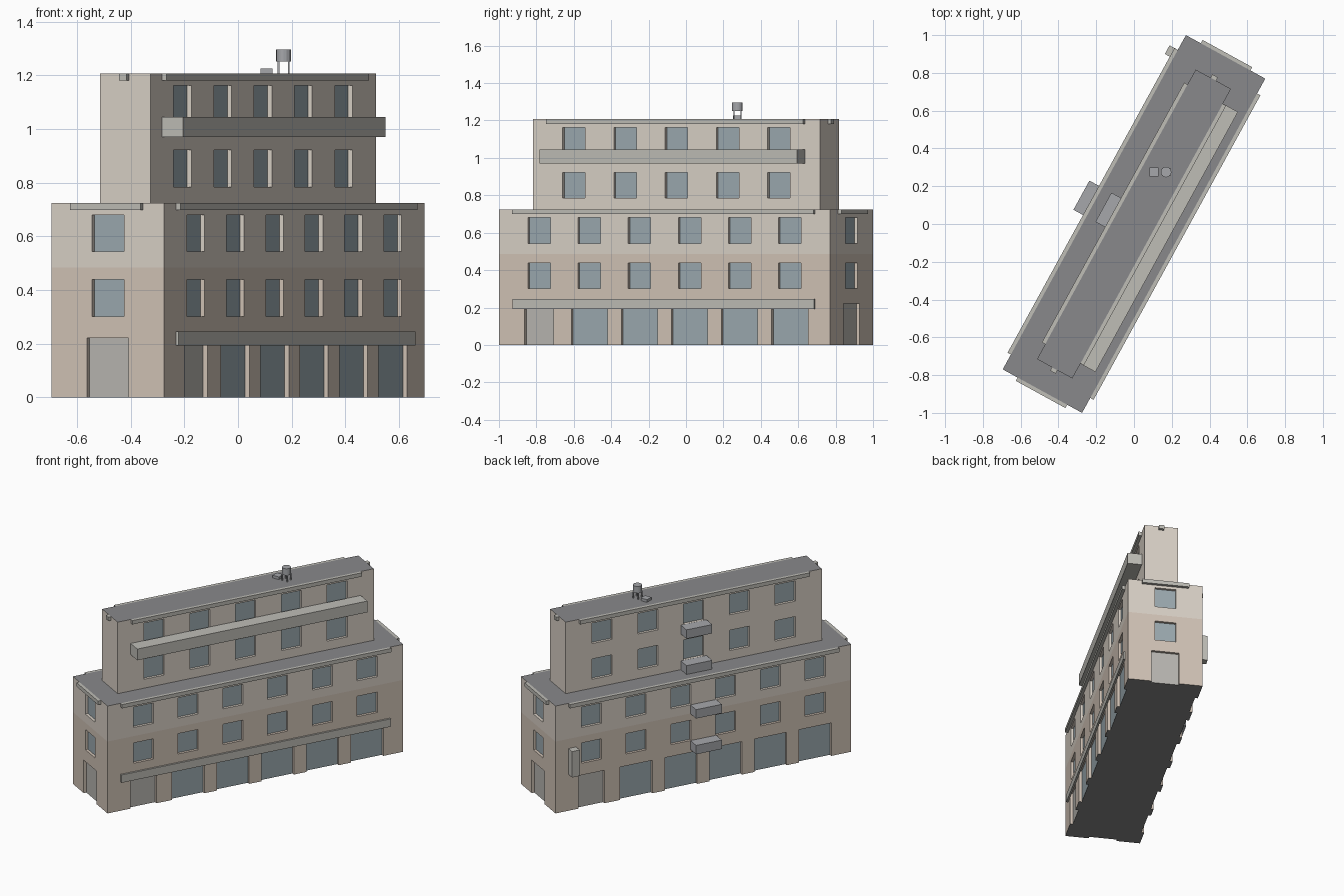
import bpy, bmesh, math
from mathutils import Matrix

if "Cube" in bpy.data.objects:
    bpy.data.objects.remove(bpy.data.objects["Cube"])

ANGLE = math.atan2(0.877, 0.4806)   # plan rotation; local x = long axis, local -y = right facade
RECESS = 0.018
FLOOR = 0.2415


def mat(name, rgb):
    m = bpy.data.materials.new(name)
    m.diffuse_color = (*rgb, 1)
    m.use_nodes = True
    m.node_tree.nodes["Principled BSDF"].inputs["Base Color"].default_value = m.diffuse_color
    return m


CREAM = mat("cream_wall", (0.70, 0.64, 0.57))
BROWN = mat("tan_wall", (0.64, 0.55, 0.47))
GLASS = mat("glass", (0.33, 0.40, 0.43))
DOOR = mat("door_grey", (0.48, 0.47, 0.44))
ROOF = mat("roof_grey", (0.25, 0.25, 0.26))
BASE = mat("underside", (0.25, 0.25, 0.25))
TRIM = mat("trim_grey", (0.52, 0.51, 0.47))
STEEL = mat("balcony_grey", (0.38, 0.39, 0.41))


def add_box(bm, x0, x1, y0, y1, z0, z1):
    m = Matrix.Translation(((x0 + x1) / 2, (y0 + y1) / 2, (z0 + z1) / 2))
    m = m @ Matrix.Diagonal((abs(x1 - x0), abs(y1 - y0), abs(z1 - z0), 1))
    bmesh.ops.create_cube(bm, size=1, matrix=m)


def make_object(name, bm, material=None, rotated=True):
    me = bpy.data.meshes.new(name)
    bm.to_mesh(me)
    bm.free()
    if material:
        me.materials.append(material)
    ob = bpy.data.objects.new(name, me)
    bpy.context.collection.objects.link(ob)
    if rotated:
        ob.rotation_euler.z = ANGLE
    return ob


def box(name, dims, material, rotated=True):
    bm = bmesh.new()
    add_box(bm, *dims)
    return make_object(name, bm, material, rotated)


def block(name, hl, hw, z0, z1, openings, wall_split):
    """Storey block with recessed openings: (side axis, sign, centre, width, z0, z1)."""
    bm = bmesh.new()
    add_box(bm, -hl, hl, -hw, hw, z0, z1)
    if z0 < wall_split < z1:
        bmesh.ops.bisect_plane(bm, geom=bm.verts[:] + bm.edges[:] + bm.faces[:],
                               plane_co=(0, 0, wall_split), plane_no=(0, 0, 1))
    ob = make_object(name, bm)
    cut = bmesh.new()
    for axis, s, c, w, a, b in openings:
        lo, hi = c - w / 2, c + w / 2
        if axis == "y":
            ya, yb = sorted((s * (hw - RECESS), s * (hw + 0.05)))
            add_box(cut, lo, hi, ya, yb, a, b)
        else:
            xa, xb = sorted((s * (hl - RECESS), s * (hl + 0.05)))
            add_box(cut, xa, xb, lo, hi, a, b)
    cutter = make_object("opening_cutter", cut)
    cutter.hide_render = True
    mod = ob.modifiers.new("openings", "BOOLEAN")
    mod.operation, mod.solver, mod.object = "DIFFERENCE", "EXACT", cutter
    bpy.context.view_layer.update()
    me = bpy.data.meshes.new_from_object(ob.evaluated_get(bpy.context.evaluated_depsgraph_get()))
    ob.modifiers.clear()
    ob.data = me
    bpy.data.objects.remove(cutter)
    # colour faces by where they lie
    me.materials.clear()
    for m in (CREAM, BROWN, GLASS, DOOR, ROOF, BASE):
        me.materials.append(m)
    for p in me.polygons:
        c, n = p.center, p.normal
        end = abs(n.x) > 0.9 and abs(abs(c.x) - hl + RECESS) < 0.002
        side = abs(n.y) > 0.9 and abs(abs(c.y) - hw + RECESS) < 0.002
        i = 1 if c.z < wall_split else 0
        if n.z > 0.9 and c.z > z1 - 0.01:
            i = 4
        elif n.z < -0.9 and c.z < z0 + 0.01:
            i = 5
        elif end or side:
            is_door = c.z < 0.2 and (end or (abs(c.x) > 0.7 and c.x * c.y > 0))
            i = 3 if is_door else 2
        p.material_index = i


def cornice(name, hl, hw, top):
    """Short eave strips, inset from every corner."""
    d, i, z = 0.02, 0.09, top - 0.026
    for s, tag in ((-1, "a"), (1, "b")):
        box(f"{name}_long_{tag}", (-hl + i, hl - i, *sorted((s * hw, s * (hw + d))), z, top), TRIM)
        box(f"{name}_end_{tag}", (*sorted((s * hl, s * (hl + d))), -hw + i, hw - i, z, top), TRIM)


# lower block
L, W, H = 1.009, 0.2395, 0.725
ops = []
for s in (-1, 1):
    for i in range(6):
        x = (i - 2.5) * 0.3055
        door = abs(x) > 0.7 and x * s > 0
        ops.append(("y", s, x, 0.177 if door else 0.22, -0.05, 0.222))
        for z in (0.302, 0.302 + FLOOR):
            ops.append(("y", s, x, 0.137, z, z + 0.137))
    ops.append(("x", s, 0, 0.177, -0.05, 0.222))
    for z in (0.302, 0.302 + FLOOR):
        ops.append(("x", s, 0, 0.135, z, z + 0.137))
block("lower_block", L, W, 0, H, ops, 0.485)
cornice("lower_cornice", L, W, H)

# upper setback block
UL, UW, UH = 0.874, 0.1065, 1.208
ops = [("y", s, (i - 2) * 0.3123, 0.137, z, z + 0.137)
       for s in (-1, 1) for i in range(5) for z in (0.785, 0.785 + FLOOR)]
block("upper_block", UL, UW, H, UH, ops, 0.485)
cornice("upper_cornice", UL, UW, UH)

# shop fascia and long balcony on the right facade
box("shop_fascia", (-0.919, 0.919, -W - 0.012, -W, 0.193, 0.246), TRIM)
box("long_balcony", (-0.785, 0.785, -UW - 0.091, -UW, 0.97, 1.046), TRIM)

# stacked small balconies on the back facade
for k in range(1, 5):
    wall = W if k < 3 else UW
    z = k * FLOOR
    box(f"back_balcony_{k}", (-0.088, 0.088, wall, wall + 0.078, z, z + 0.06), STEEL)

# blade sign at the back
box("blade_sign", (0.868, 0.92, W, W + 0.05, 0.245, 0.42), TRIM)

# roof water tank with legs, and roof hatch
TX, TY = 0.17, 0.275
bm = bmesh.new()
bmesh.ops.create_cone(bm, cap_ends=True, segments=16, radius1=0.028, radius2=0.028, depth=0.045,
                      matrix=Matrix.Translation((TX, TY, 1.274)))
make_object("water_tank", bm, STEEL, False)
for i, (sx, sy) in enumerate(((-1, -1), (1, -1), (1, 1), (-1, 1))):
    x, y = TX + sx * 0.019, TY + sy * 0.019
    box(f"tank_leg_{i + 1}", (x - 0.003, x + 0.003, y - 0.003, y + 0.003, UH, 1.252), STEEL, False)
box("roof_hatch", (0.083, 0.129, 0.252, 0.298, UH, 1.226), STEEL, False)
